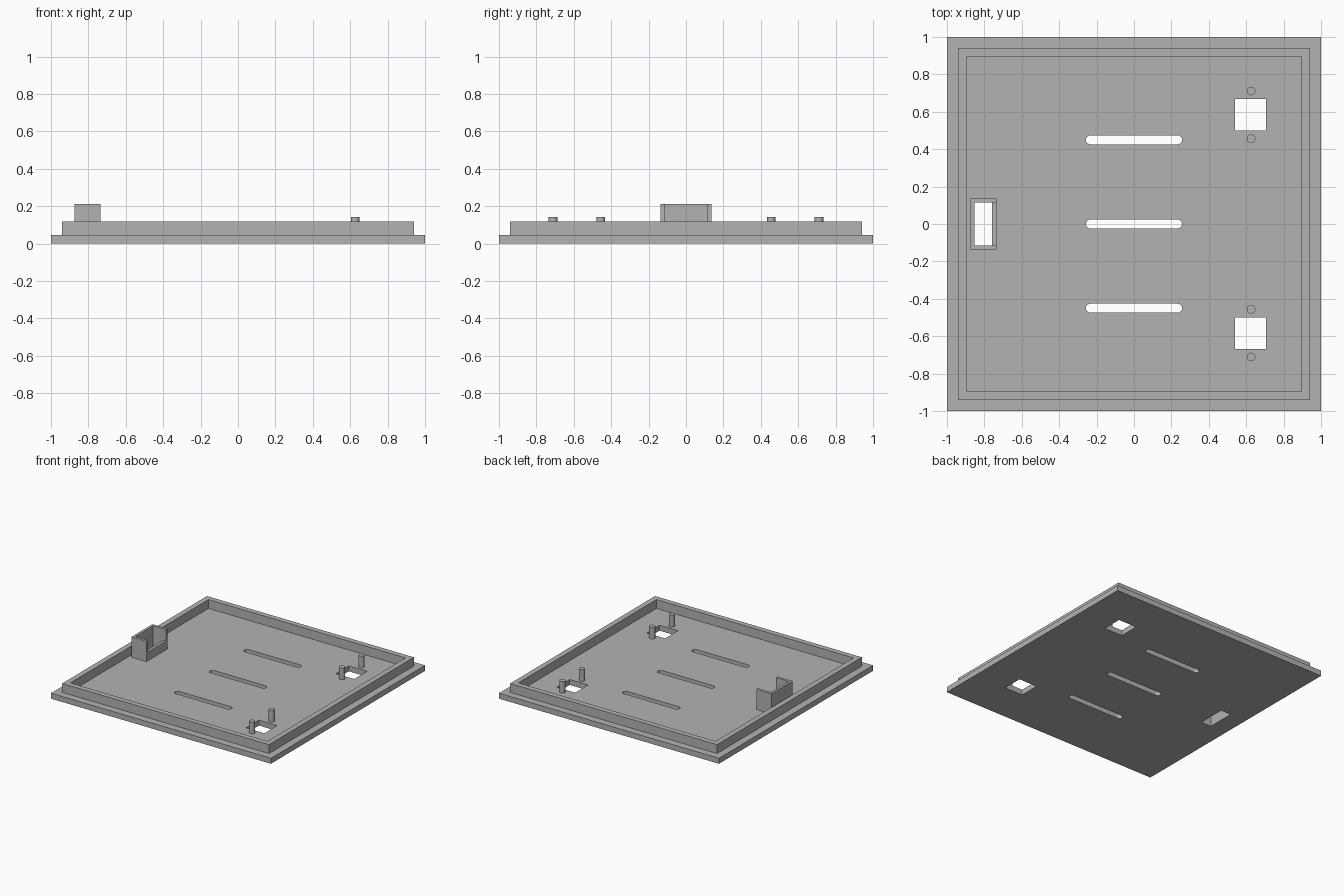
import bpy
from math import pi, cos, sin

cube = bpy.data.objects.get("Cube")
if cube:
    bpy.data.objects.remove(cube, do_unlink=True)

grey = bpy.data.materials.new("plain_grey")
grey.use_nodes = True
COLOUR = (0.45, 0.45, 0.45, 1)
grey.diffuse_color = COLOUR
grey.node_tree.nodes["Principled BSDF"].inputs["Base Color"].default_value = COLOUR

FLOOR, RIM_TOP, PEG_TOP, BOX_TOP = 0.045, 0.118, 0.141, 0.212


def rect(x0, x1, y0, y1):
    return [(x0, y0), (x1, y0), (x1, y1), (x0, y1)]


def square(half):
    return rect(-half, half, -half, half)


def slot(half_length, radius, y, steps=8):
    """Outline of a slot along x with round ends."""
    points = []
    for side in (1, -1):
        for i in range(steps + 1):
            a = -pi / 2 + pi * i / steps
            points.append((side * (half_length - radius + radius * cos(a)),
                           y + side * radius * sin(a)))
    return points


def slab(name, outlines, z0, z1):
    """Extruded flat outline; any outline inside the first one is a hole."""
    curve = bpy.data.curves.new(name, "CURVE")
    curve.dimensions = "2D"
    curve.fill_mode = "BOTH"
    curve.extrude = (z1 - z0) / 2
    for outline in outlines:
        spline = curve.splines.new("POLY")
        spline.points.add(len(outline) - 1)
        for point, (x, y) in zip(spline.points, outline):
            point.co = (x, y, 0, 1)
        spline.use_cyclic_u = True
        spline.use_smooth = False
    temp = bpy.data.objects.new(name + "_outline", curve)
    bpy.context.collection.objects.link(temp)
    graph = bpy.context.evaluated_depsgraph_get()
    mesh = bpy.data.meshes.new_from_object(temp.evaluated_get(graph))
    bpy.data.objects.remove(temp, do_unlink=True)
    bpy.data.curves.remove(curve)
    mesh.name = name
    mesh.materials.clear()
    mesh.materials.append(grey)
    obj = bpy.data.objects.new(name, mesh)
    obj.location.z = (z0 + z1) / 2
    bpy.context.collection.objects.link(obj)
    return obj


# Base plate with slots, square windows and the switch opening
bx0, bx1, by = -0.873, -0.736, 0.137       # switch box outside
hx0, hx1, hy = -0.852, -0.760, 0.115       # switch box inside
holes = [slot(0.257, 0.024, y) for y in (-0.45, 0, 0.45)]
holes += [rect(0.54, 0.707, min(a, b), max(a, b))
          for a, b in ((0.5, 0.667), (-0.5, -0.667))]
holes.append(rect(hx0, hx1, -hy, hy))
slab("base_plate", [square(1)] + holes, 0, FLOOR)

# Raised rim
slab("rim", [square(0.94), square(0.896)], FLOOR, RIM_TOP)

# Switch box: three tall walls and a low inner wall
slab("switch_box_walls",
     [[(bx0, -by), (bx1, -by), (bx1, -hy), (hx0, -hy),
       (hx0, hy), (bx1, hy), (bx1, by), (bx0, by)]], FLOOR, BOX_TOP)
slab("switch_box_low_wall", [rect(hx1, bx1, -hy, hy)], FLOOR, RIM_TOP)

# Locating pegs on both sides of each square window
for y in (-0.711, -0.456, 0.456, 0.711):
    bpy.ops.mesh.primitive_cylinder_add(
        vertices=24, radius=0.023, depth=PEG_TOP - FLOOR,
        location=(0.626, y, (FLOOR + PEG_TOP) / 2))
    peg = bpy.context.object
    peg.name = "peg"
    peg.data.materials.append(grey)
    bpy.ops.object.shade_smooth_by_angle()
